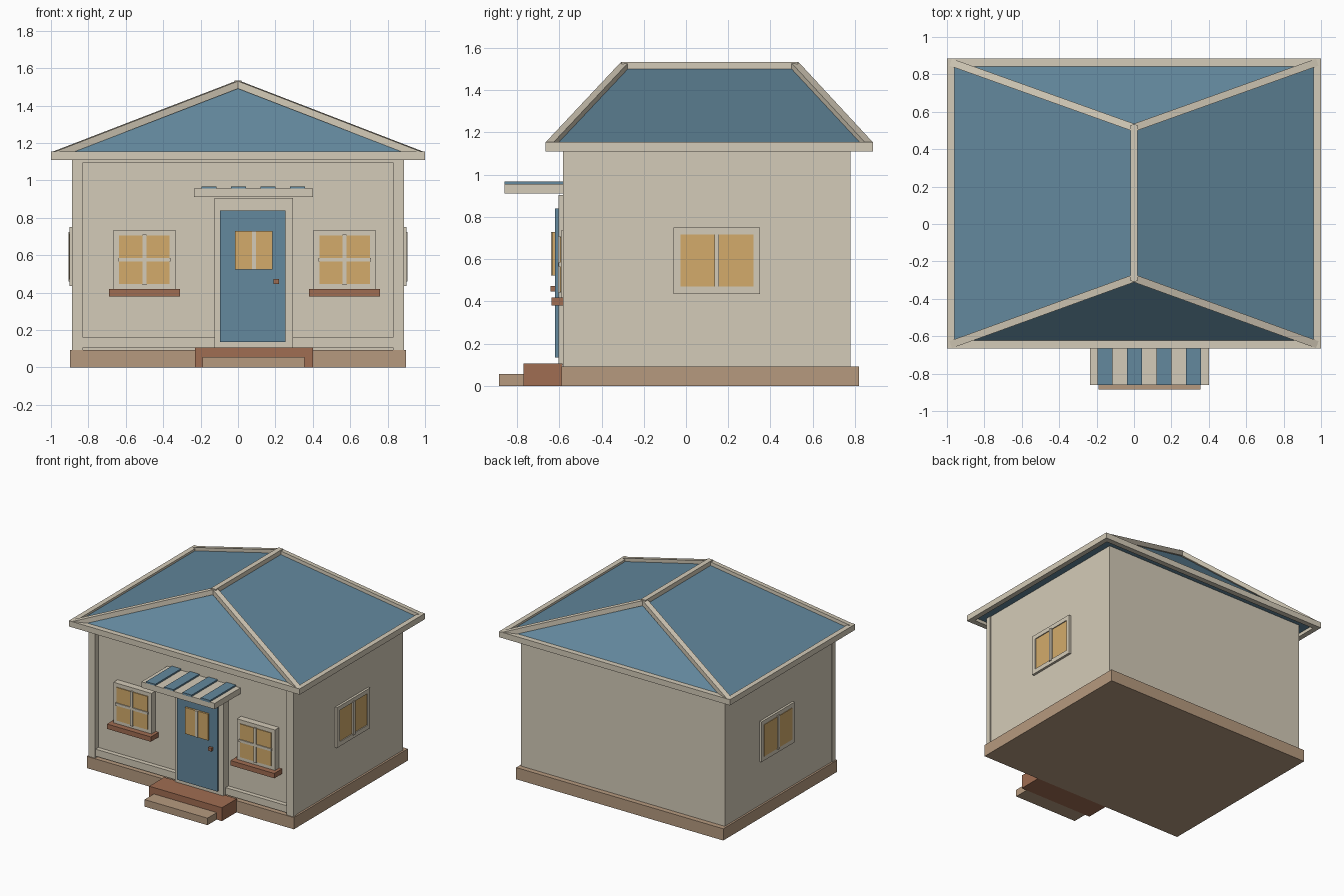
import bpy
import bmesh
from mathutils import Vector

old = bpy.data.objects.get("Cube")
if old:
    bpy.data.objects.remove(old, do_unlink=True)


def material(name, rgb):
    linear = [((c / 255 + 0.055) / 1.055) ** 2.4 for c in rgb] + [1]
    m = bpy.data.materials.new(name)
    m.use_nodes = True
    m.diffuse_color = linear
    m.node_tree.nodes["Principled BSDF"].inputs["Base Color"].default_value = linear
    return m


CREAM = material("cream", (212, 203, 184))
BLUE = material("slate_blue", (99, 136, 157))
AMBER = material("amber_glass", (211, 171, 107))
BROWN = material("red_brown", (160, 109, 82))
TAN = material("tan_stone", (182, 154, 127))


def mesh_object(name, verts, faces, mat):
    bm = bmesh.new()
    vs = [bm.verts.new(v) for v in verts]
    for f in faces:
        bm.faces.new([vs[i] for i in f])
    bmesh.ops.recalc_face_normals(bm, faces=bm.faces)
    mesh = bpy.data.meshes.new(name)
    bm.to_mesh(mesh)
    bm.free()
    mesh.materials.append(mat)
    ob = bpy.data.objects.new(name, mesh)
    bpy.context.collection.objects.link(ob)
    return ob


BOX = [(0, 1, 3, 2), (4, 6, 7, 5), (0, 4, 5, 1), (2, 3, 7, 6), (0, 2, 6, 4), (1, 5, 7, 3)]


def box(name, x, y, z, mat):
    return mesh_object(name, [(a, b, c) for a in x for b in y for c in z], BOX, mat)


def beam(name, start, end, mat, half=0.02):
    """Bar with vertical end cuts and a square section."""
    a, b = Vector(start), Vector(end)
    run = b - a
    side = Vector((run.y, -run.x, 0)).normalized() * half
    up = Vector((0, 0, half))
    verts = [p + s * side + u * up for p in (a, b) for s in (-1, 1) for u in (-1, 1)]
    return mesh_object(name, verts, BOX, mat)


def frame(name, outer_a, outer_z, inner_a, inner_z, depth, mat, along="x"):
    """Four bars around an opening, on a wall running along x or y."""
    bars = {"left": ((outer_a[0], inner_a[0]), outer_z),
            "right": ((inner_a[1], outer_a[1]), outer_z),
            "bottom": (inner_a, (outer_z[0], inner_z[0])),
            "top": (inner_a, (inner_z[1], outer_z[1]))}
    for part, (a, z) in bars.items():
        x, y = (a, depth) if along == "x" else (depth, a)
        box(f"{name}_{part}", x, y, z, mat)


# Foundation, steps and walls
box("foundation", (-0.897, 0.897), (-0.59, 0.82), (0, 0.092), TAN)
box("landing", (-0.23, 0.4), (-0.77, -0.585), (0, 0.105), BROWN)
box("lower_step", (-0.19, 0.355), (-0.885, -0.77), (0, 0.055), TAN)
box("walls", (-0.882, 0.882), (-0.54, 0.78), (0.09, 1.14), CREAM)

# Front corner posts and rails
for side, s in (("left", 1), ("right", -1)):
    box(f"corner_post_{side}", sorted((s * 0.83, s * 0.887)), (-0.583, -0.54), (0.09, 1.14), CREAM)
box("bottom_rail", (-0.83, 0.83), (-0.575, -0.54), (0.105, 0.16), CREAM)
box("top_rail", (-0.83, 0.83), (-0.575, -0.54), (1.095, 1.14), CREAM)

# Door
frame("door_frame", (-0.125, 0.295), (0.1, 0.905), (-0.095, 0.255), (0.135, 0.84), (-0.603, -0.54), CREAM)
box("door", (-0.095, 0.255), (-0.62, -0.54), (0.135, 0.84), BLUE)
box("door_glass", (-0.015, 0.185), (-0.635, -0.61), (0.522, 0.728), AMBER)
box("door_glass_bar", (0.074, 0.096), (-0.64, -0.61), (0.522, 0.728), CREAM)
box("door_knob", (0.19, 0.218), (-0.642, -0.61), (0.447, 0.472), BROWN)

# Front windows
for side, c in (("left", 0.57), ("right", -0.5)):
    frame(f"window_frame_{side}", (c - 0.165, c + 0.165), (0.415, 0.735),
          (c - 0.135, c + 0.135), (0.445, 0.705), (-0.592, -0.54), CREAM)
    box(f"window_glass_{side}", (c - 0.135, c + 0.135), (-0.598, -0.54), (0.445, 0.705), AMBER)
    box(f"window_upright_{side}", (c - 0.01, c + 0.01), (-0.606, -0.54), (0.44, 0.71), CREAM)
    box(f"window_crossbar_{side}", (c - 0.14, c + 0.14), (-0.605, -0.54), (0.565, 0.585), CREAM)
    box(f"window_sill_{side}", (c - 0.19, c + 0.19), (-0.636, -0.54), (0.38, 0.418), BROWN)

# Side windows
for side, s, out in (("left", 1, 0.893), ("right", -1, 0.904)):
    def span(a):
        return sorted((s * 0.87, s * a))
    frame(f"side_frame_{side}", (-0.06, 0.35), (0.435, 0.75), (-0.025, 0.32), (0.47, 0.717),
          span(0.9), CREAM, along="y")
    box(f"side_glass_{side}", span(out), (-0.025, 0.32), (0.47, 0.717), AMBER)
    box(f"side_upright_{side}", span(0.907), (0.135, 0.157), (0.46, 0.725), CREAM)

# Striped awning
box("awning", (-0.235, 0.4), (-0.86, -0.54), (0.91, 0.956), CREAM)
for i in range(4):
    x = -0.195 + i * 0.158
    box(f"awning_stripe_{i + 1}", (x, x + 0.08), (-0.86, -0.54), (0.95, 0.968), BLUE)

# Hipped roof
mesh_object("roof", [(-0.97, -0.64, 1.135), (0.97, -0.64, 1.135), (0.97, 0.86, 1.135),
                     (-0.97, 0.86, 1.135), (0, -0.28, 1.508), (0, 0.505, 1.508)],
            [(0, 1, 4), (1, 2, 5, 4), (2, 3, 5), (3, 0, 4, 5), (3, 2, 1, 0)], BLUE)

# Roof trim
for side, s in (("left", 1), ("right", -1)):
    box(f"eave_{side}", sorted((s * 0.96, s)), (-0.665, 0.885), (1.11, 1.155), CREAM)
    beam(f"front_hip_{side}", (s * 0.98, -0.645, 1.135), (0, -0.29, 1.513), CREAM)
    beam(f"back_hip_{side}", (s * 0.98, 0.865, 1.135), (0, 0.515, 1.513), CREAM)
box("eave_front", (-0.96, 0.96), (-0.665, -0.623), (1.11, 1.155), CREAM)
box("eave_back", (-0.96, 0.96), (0.843, 0.885), (1.11, 1.155), CREAM)
beam("ridge", (0, -0.305, 1.515), (0, 0.53, 1.515), CREAM)
